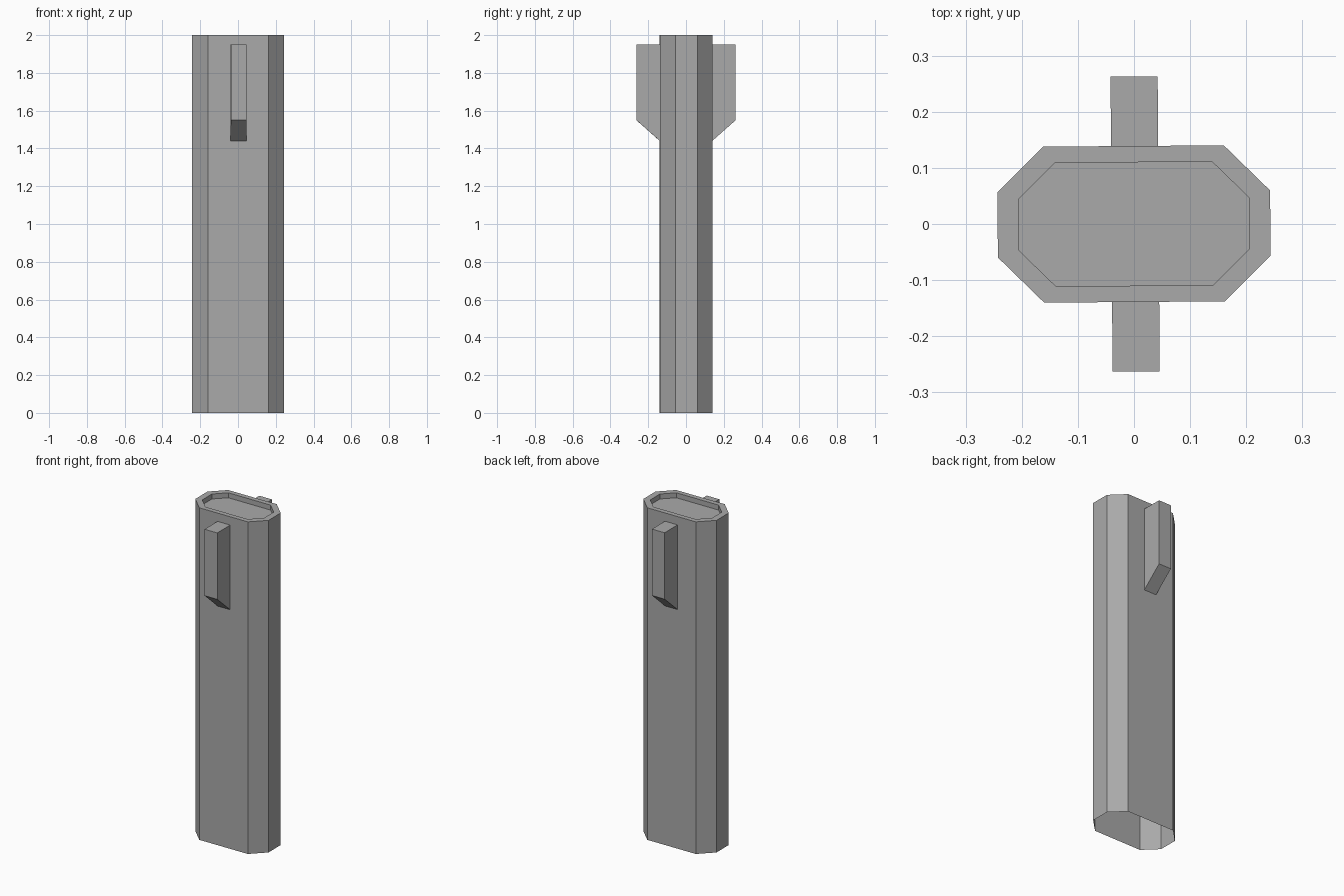
import bpy
import bmesh
from math import radians
from mathutils import Matrix

cube = bpy.data.objects.get("Cube")
if cube:
    bpy.data.objects.remove(cube, do_unlink=True)

HEIGHT = 2.0
RECESS = 0.03
TWIST = Matrix.Rotation(radians(0.4), 4, "Z")

grey = bpy.data.materials.new("plain_grey")
grey.use_nodes = True
grey.diffuse_color = (0.4, 0.4, 0.4, 1)
grey.node_tree.nodes["Principled BSDF"].inputs["Base Color"].default_value = grey.diffuse_color


def finish(bm, name):
    bm.transform(TWIST)
    mesh = bpy.data.meshes.new(name)
    bm.to_mesh(mesh)
    bm.free()
    mesh.materials.append(grey)
    obj = bpy.data.objects.new(name, mesh)
    bpy.context.collection.objects.link(obj)


def octagon(bm, hx, hy, cx, cy, z):
    """Counter-clockwise ring of a rectangle with cut corners."""
    quarter = [(hx, cy), (cx, hy)]
    points = quarter + [(-x, y) for x, y in reversed(quarter)]
    points += [(-x, -y) for x, y in points]
    return [bm.verts.new((x, y, z)) for x, y in points]


def bridge(bm, lower, upper):
    for i in range(len(lower)):
        j = (i + 1) % len(lower)
        bm.faces.new((lower[i], lower[j], upper[j], upper[i]))


# Hollow body, open underneath, with a shallow recess in the top
outer, inner = (0.243, 0.139, 0.161, 0.058), (0.205, 0.11, 0.14, 0.046)
bm = bmesh.new()
rings = [octagon(bm, *outer, 0), octagon(bm, *outer, HEIGHT),
         octagon(bm, *inner, HEIGHT), octagon(bm, *inner, HEIGHT - RECESS)]
for lower, upper in zip(rings, rings[1:]):
    bridge(bm, lower, upper)
bm.faces.new(rings[-1])
finish(bm, "body")

# Wedge-bottomed fins on the front and back
for side, name in ((-1, "front_fin"), (1, "back_fin")):
    bm = bmesh.new()
    profile = [(0.139, 1.44), (0.263, 1.55), (0.263, 1.95), (0.139, 1.95)]
    face = bm.faces.new([bm.verts.new((-0.04, side * y, z)) for y, z in profile])
    extruded = bmesh.ops.extrude_face_region(bm, geom=[face])["geom"]
    moved = [v for v in extruded if isinstance(v, bmesh.types.BMVert)]
    bmesh.ops.translate(bm, verts=moved, vec=(0.084, 0, 0))
    bmesh.ops.recalc_face_normals(bm, faces=bm.faces)
    finish(bm, name)
